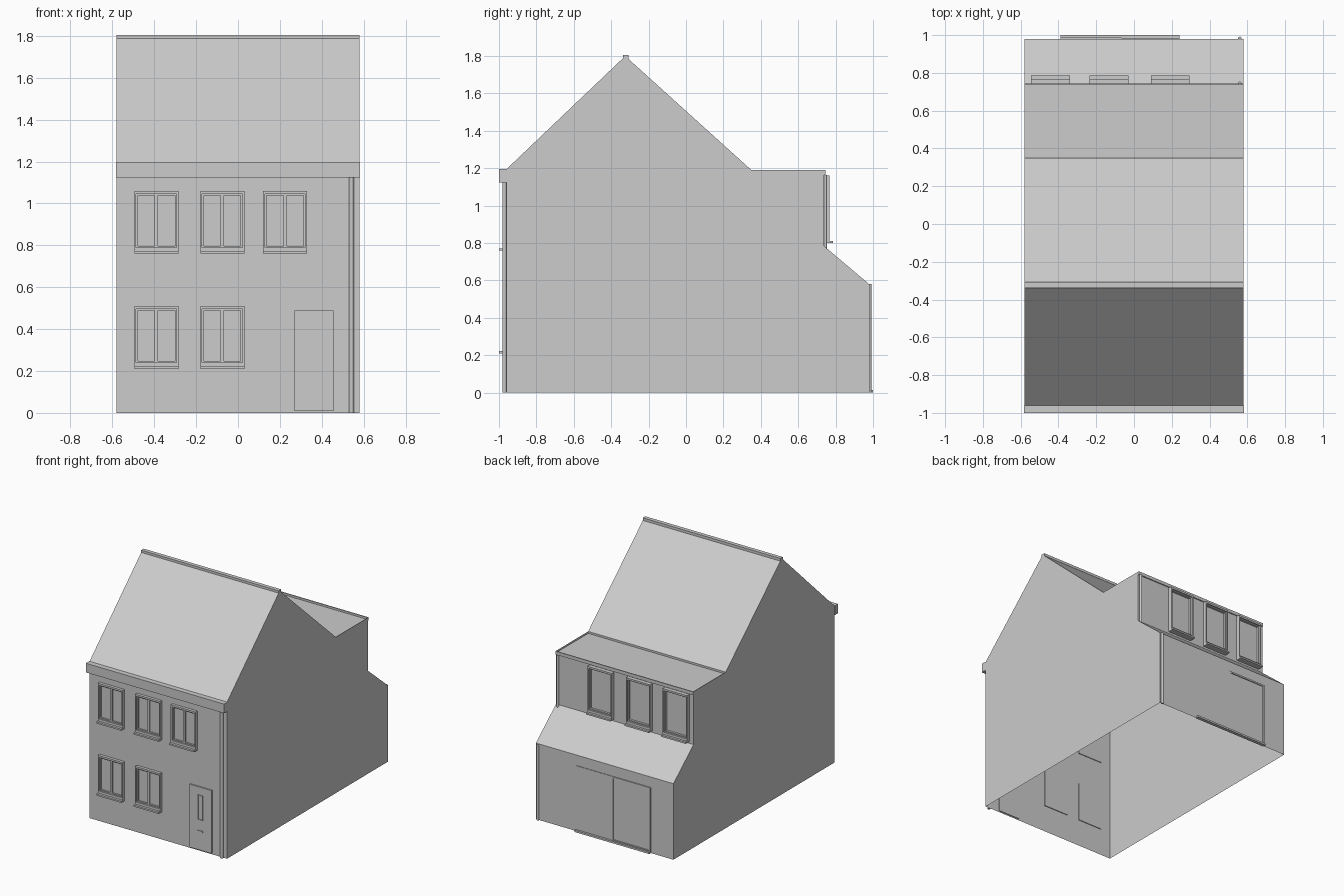
import bpy, bmesh

cube = bpy.data.objects.get("Cube")
if cube:
    bpy.data.objects.remove(cube, do_unlink=True)

GREY = (0.604, 0.604, 0.604, 1)
mat = bpy.data.materials.new("plain_grey")
mat.use_nodes = True
mat.diffuse_color = GREY
mat.node_tree.nodes["Principled BSDF"].inputs["Base Color"].default_value = GREY

HALF = 0.58          # half width of the house
FRONT, DORMER, BACK = -0.96, 0.737, 0.98   # wall planes


def add_object(name, bm):
    mesh = bpy.data.meshes.new(name)
    bm.to_mesh(mesh)
    bm.free()
    mesh.materials.append(mat)
    obj = bpy.data.objects.new(name, mesh)
    bpy.context.collection.objects.link(obj)
    return obj


def add_boxes(name, boxes):
    """Join boxes given as (x0, x1, y0, y1, z0, z1) into one object."""
    bm = bmesh.new()
    for x0, x1, y0, y1, z0, z1 in boxes:
        y0, y1 = min(y0, y1), max(y0, y1)
        geo = bmesh.ops.create_cube(bm, size=1)
        for v in geo["verts"]:
            v.co.x = x1 if v.co.x > 0 else x0
            v.co.y = y1 if v.co.y > 0 else y0
            v.co.z = z1 if v.co.z > 0 else z0
    return add_object(name, bm)


def add_strip(bm, p, q, openings=()):
    """Surface across the house from profile point p to q, with openings."""
    xs = sorted({-HALF, HALF, *(x for o in openings for x in o[:2])})
    cuts = {z for o in openings for z in o[2:] if z not in (p[1], q[1])}
    zs = sorted(cuts, reverse=q[1] < p[1])
    rows = [p] + [(p[0], z) for z in zs] + [q]
    faces = []
    for (ya, za), (yb, zb) in zip(rows, rows[1:]):
        for x0, x1 in zip(xs, xs[1:]):
            cx, cz = (x0 + x1) / 2, (za + zb) / 2
            if any(o[0] < cx < o[1] and o[2] < cz < o[3] for o in openings):
                continue
            corners = [(x0, ya, za), (x1, ya, za), (x1, yb, zb), (x0, yb, zb)]
            faces.append(bm.faces.new([bm.verts.new(c) for c in corners]))
    return faces


# Openings as (x0, x1, z0, z1)
columns = [(-0.495, -0.285), (-0.18, 0.03), (0.12, 0.33)]
front_windows = [(*c, 0.76, 1.06) for c in columns]
front_windows += [(*c, 0.21, 0.51) for c in columns[:2]]
dormer_windows = [(x, x + 0.205, 0.80, 1.16) for x in (-0.545, -0.235, 0.09)]
front_door = (0.27, 0.455, 0.01, 0.49)
patio_door = (-0.39, 0.24, 0.0, 0.50)

# House shell, open underneath
profile = [(FRONT, 0), (FRONT, 1.195), (-0.325, 1.8), (0.35, 1.19),
           (DORMER, 1.19), (DORMER, 0.785), (BACK, 0.58), (BACK, 0)]
holes = {0: front_windows + [front_door], 4: dormer_windows, 6: [patio_door]}
bm = bmesh.new()
for i, (p, q) in enumerate(zip(profile, profile[1:])):
    strip = add_strip(bm, p, q, holes.get(i, ()))
    if i == 3:
        # sunken flat roof with a raised rim
        bmesh.ops.inset_region(bm, faces=strip, thickness=0.014, use_boundary=True)
        bmesh.ops.translate(bm, verts=strip[0].verts[:], vec=(0, 0, -0.015))
bm.faces.new([bm.verts.new((-HALF, y, z)) for y, z in profile])
bm.faces.new([bm.verts.new((HALF, y, z)) for y, z in reversed(profile)])
add_object("house_shell", bm)

# Roof trim
add_boxes("ridge_cap", [(-HALF, HALF, -0.338, -0.308, 1.785, 1.805)])
add_boxes("front_gutter", [(-0.583, 0.583, -1.0, FRONT, 1.125, 1.195)])
add_boxes("dormer_fascia", [(-HALF, HALF, DORMER, 0.745, 1.165, 1.19)])


def add_window(name, hole, wall, side, out, panes):
    """Framed window; side is -1 at the front and 1 at the back."""
    x0, x1, z0, z1 = hole

    def bar(xa, xb, za, zb, depth, inner=-0.006):
        return (xa, xb, wall + side * inner, wall + side * depth, za, zb)

    rail, jamb, sash = z0 + 0.03, 0.009, 0.008
    boxes = [bar(x0, x0 + jamb, z0, z1, out), bar(x1 - jamb, x1, z0, z1, out),
             bar(x0, x1, z1 - 0.014, z1, out), bar(x0, x1, z0, rail, out),
             bar(x0, x1, z0, z0 + 0.012, out + 0.018)]
    step = (x1 - x0 - 2 * jamb) / panes
    for i in range(panes):
        a = x0 + jamb + i * step
        b, top = a + step, z1 - 0.014
        boxes += [bar(a, b, rail, top, 0.002),
                  bar(a, a + sash, rail, top, out * 0.6),
                  bar(b - sash, b, rail, top, out * 0.6),
                  bar(a, b, top - sash, top, out * 0.6),
                  bar(a, b, rail, rail + sash, out * 0.6)]
    add_boxes(name, boxes)


for i, hole in enumerate(front_windows):
    add_window(f"front_window_{i + 1}", hole, FRONT, -1, 0.022, 2)
for i, hole in enumerate(dormer_windows):
    add_window(f"dormer_window_{i + 1}", hole, DORMER, 1, 0.03, 1)

# Front door with a narrow light and a letter slot
x0, x1, z0, z1 = front_door
face = FRONT - 0.01
add_boxes("front_door", [(x0, x1, face, FRONT + 0.006, z0, z1)])
add_boxes("door_light_frame", [
    (0.34, 0.345, face - 0.006, face, 0.24, 0.43),
    (0.38, 0.385, face - 0.006, face, 0.24, 0.43),
    (0.345, 0.38, face - 0.006, face, 0.425, 0.43),
    (0.345, 0.38, face - 0.006, face, 0.24, 0.245)])
add_boxes("letter_slot", [(0.34, 0.385, face - 0.006, face, 0.148, 0.16)])

# Sliding patio door: fixed leaf, framed leaf and threshold
x0, x1, z0, z1 = patio_door
mid, edge, proud = -0.065, 0.012, BACK + 0.008
add_boxes("patio_fixed_leaf", [(mid, x1, BACK - 0.006, BACK + 0.004, z0, z1)])
add_boxes("patio_sliding_leaf", [
    (x0, mid, BACK - 0.006, BACK + 0.001, z0, z1),
    (x0, x0 + edge, BACK, proud, z0, z1),
    (mid - edge, mid, BACK, proud, z0, z1),
    (x0, mid, BACK, proud, z1 - edge, z1),
    (x0, mid, BACK, proud, z0, z0 + 0.02)])
add_boxes("patio_threshold", [(x0, x1, BACK, 1.0, 0, 0.014)])


def add_pipe(name, x, y, z0, z1, radius):
    bm = bmesh.new()
    bmesh.ops.create_cone(bm, cap_ends=True, segments=12, radius1=radius,
                          radius2=radius, depth=z1 - z0)
    bmesh.ops.translate(bm, verts=bm.verts, vec=(x, y, (z0 + z1) / 2))
    add_object(name, bm)


# Drainpipes
add_pipe("front_drainpipe", 0.542, FRONT - 0.01, 0, 1.125, 0.011)
add_pipe("dormer_drainpipe", 0.56, DORMER + 0.008, 0.77, 1.165, 0.009)
add_pipe("back_drainpipe", 0.56, BACK + 0.003, 0, 0.58, 0.009)
